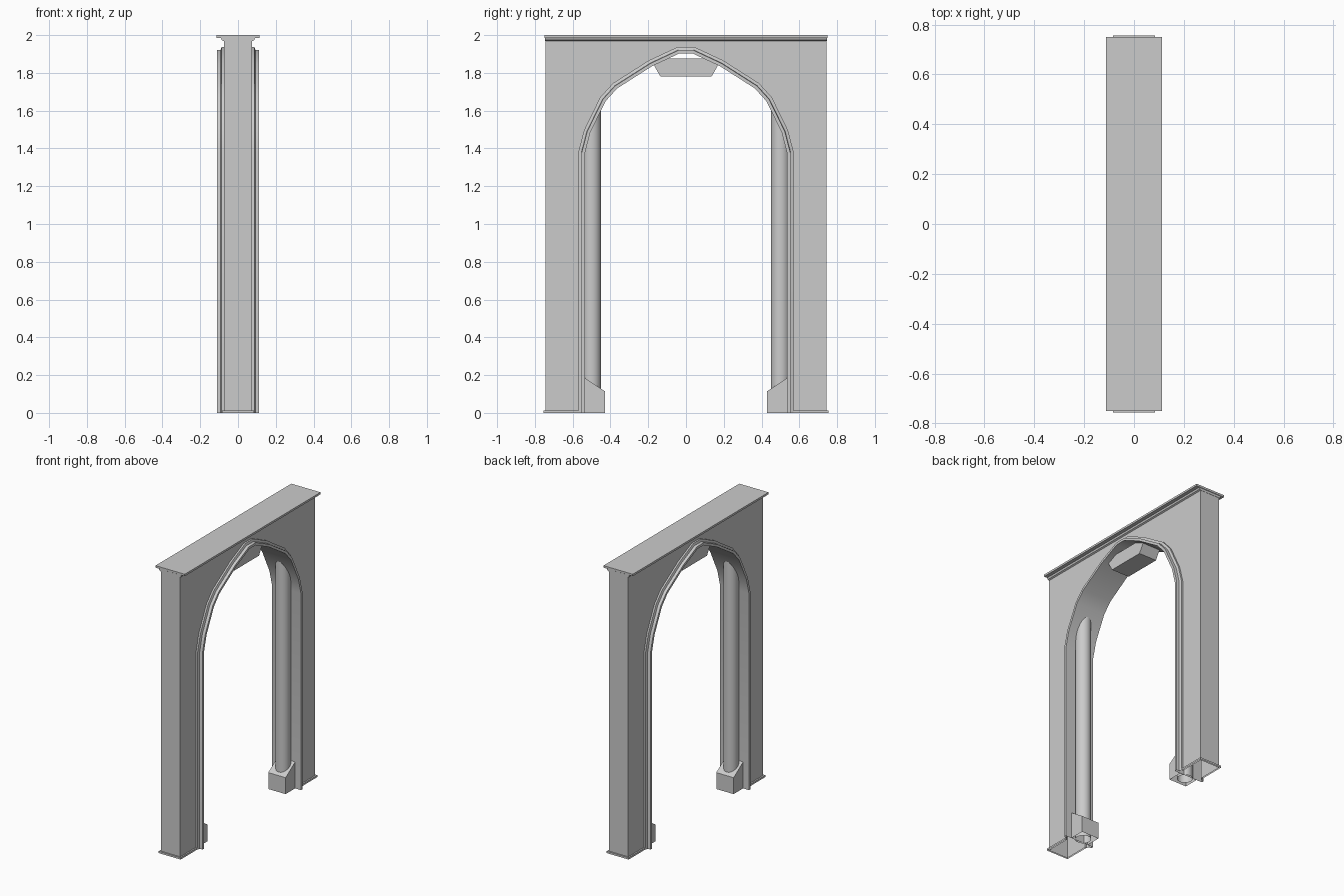
import bpy, bmesh, math
from mathutils import Vector

if "Cube" in bpy.data.objects:
    bpy.data.objects.remove(bpy.data.objects["Cube"])

def make(name, verts, faces, smooth=False):
    me = bpy.data.meshes.new(name)
    me.from_pydata(verts, [], faces)
    bm = bmesh.new()
    bm.from_mesh(me)
    bmesh.ops.recalc_face_normals(bm, faces=bm.faces)
    bm.to_mesh(me)
    bm.free()
    ob = bpy.data.objects.new(name, me)
    bpy.context.collection.objects.link(ob)
    if smooth:
        bpy.ops.object.select_all(action='DESELECT')
        bpy.context.view_layer.objects.active = ob
        ob.select_set(True)
        bpy.ops.object.shade_smooth_by_angle(angle=math.radians(30))
    return ob

def prism(name, outline, hx, skip=()):
    """Extrude a (y, z) outline to +-hx along x, leaving out skipped edges."""
    n = len(outline)
    verts = [(s * hx, y, z) for s in (-1, 1) for y, z in outline]
    faces = [list(range(n)), list(range(2 * n - 1, n - 1, -1))]
    faces += [(i, (i + 1) % n, (i + 1) % n + n, i + n) for i in range(n) if i not in skip]
    return make(name, verts, faces)

def rings(name, levels, cap_top):
    """Stack of rectangles given as (half x, half y, z)."""
    verts = [(sx * hx, sy * hy, z) for hx, hy, z in levels
             for sx, sy in ((-1, -1), (1, -1), (1, 1), (-1, 1))]
    faces = [(4*k + i, 4*k + (i + 1) % 4, 4*k + 4 + (i + 1) % 4, 4*k + 4 + i)
             for k in range(len(levels) - 1) for i in range(4)]
    faces.append((0, 1, 2, 3))
    if cap_top:
        m = 4 * (len(levels) - 1)
        faces.append((m, m + 1, m + 2, m + 3))
    return make(name, verts, faces)

# Arch outline, left foot over the crown to right foot
half = [(-.57, 0), (-.57, 1.38), (-.54, 1.496), (-.455, 1.67),
        (-.387, 1.745), (-.197, 1.866), (-.043, 1.938)]
arch = half + [(-y, z) for y, z in reversed(half)]

def inset(path, d):
    """Mitred offset of the arch towards the opening."""
    pts = [Vector(p) for p in path]
    out = []
    for i, p in enumerate(pts):
        a = (p - pts[i - 1]).normalized() if i else None
        b = (pts[i + 1] - p).normalized() if i < len(pts) - 1 else a
        a = a or b
        na, nb = Vector((a.y, -a.x)), Vector((b.y, -b.x))
        m = (na + nb).normalized()
        out.append(p + m * d / m.dot(na))
    return out

# Wall with arched opening; the opening side and feet stay open
outline = arch + [(.745, 0), (.745, 1.975), (-.745, 1.975), (-.745, 0)]
n = len(arch)
prism("wall", outline, .075, skip=set(range(n)) | {n + 3})

# Stepped trim on both faces joined by the soffit
side = [(0, .075), (0, .087), (.016, .092), (.018, .112), (.035, .112)]
profile = side + [(d, -x) for d, x in reversed(side)]
verts, faces = [], []
for d, x in profile:
    verts += [(x, p.x, p.y) for p in inset(arch, d)]
for k in range(len(profile) - 1):
    for i in range(n - 1):
        faces.append((k*n + i, k*n + i + 1, (k + 1)*n + i + 1, (k + 1)*n + i))
make("arch_trim", verts, faces, smooth=True)

# Cornice along the top
rings("cornice", [(.075, .747, 1.968), (.085, .747, 1.973), (.09, .747, 1.984),
                  (.113, .75, 1.986), (.113, .75, 2.0)], True)

# Keystone block
prism("keystone", [(-.135, 1.78), (.135, 1.78), (.19, 1.875), (-.19, 1.875)], .068)

for s, label in ((-1, "left"), (1, "right")):
    # Inner column, running up into the arch
    r, seg = .05, 24
    cv = [(r * math.cos(2*math.pi*i/seg), s * .5 + r * math.sin(2*math.pi*i/seg), z)
          for z in (.0, 1.65) for i in range(seg)]
    cf = [(i, (i + 1) % seg, seg + (i + 1) % seg, seg + i) for i in range(seg)]
    make("column_" + label, cv, cf, smooth=True)
    # Sloped foot block, open underneath
    prism("column_foot_" + label, [(s*.535, 0), (s*.43, 0), (s*.43, .115), (s*.535, .185)],
          .067, skip={0, 3})
    # Thin skirting around the leg
    y0, y1 = s * .57, s * .755
    sv = [(.085, y0, 0), (.085, y1, 0), (-.085, y1, 0), (-.085, y0, 0)]
    sv += [(x, y, .013) for x, y, z in sv]
    sv += [(.075, y0, .013), (.075, s*.745, .013), (-.075, s*.745, .013), (-.075, y0, .013)]
    sf = [(k + i, k + i + 1, k + i + 5, k + i + 4) for k in (0, 4) for i in range(3)]
    make("skirting_" + label, sv, sf)
